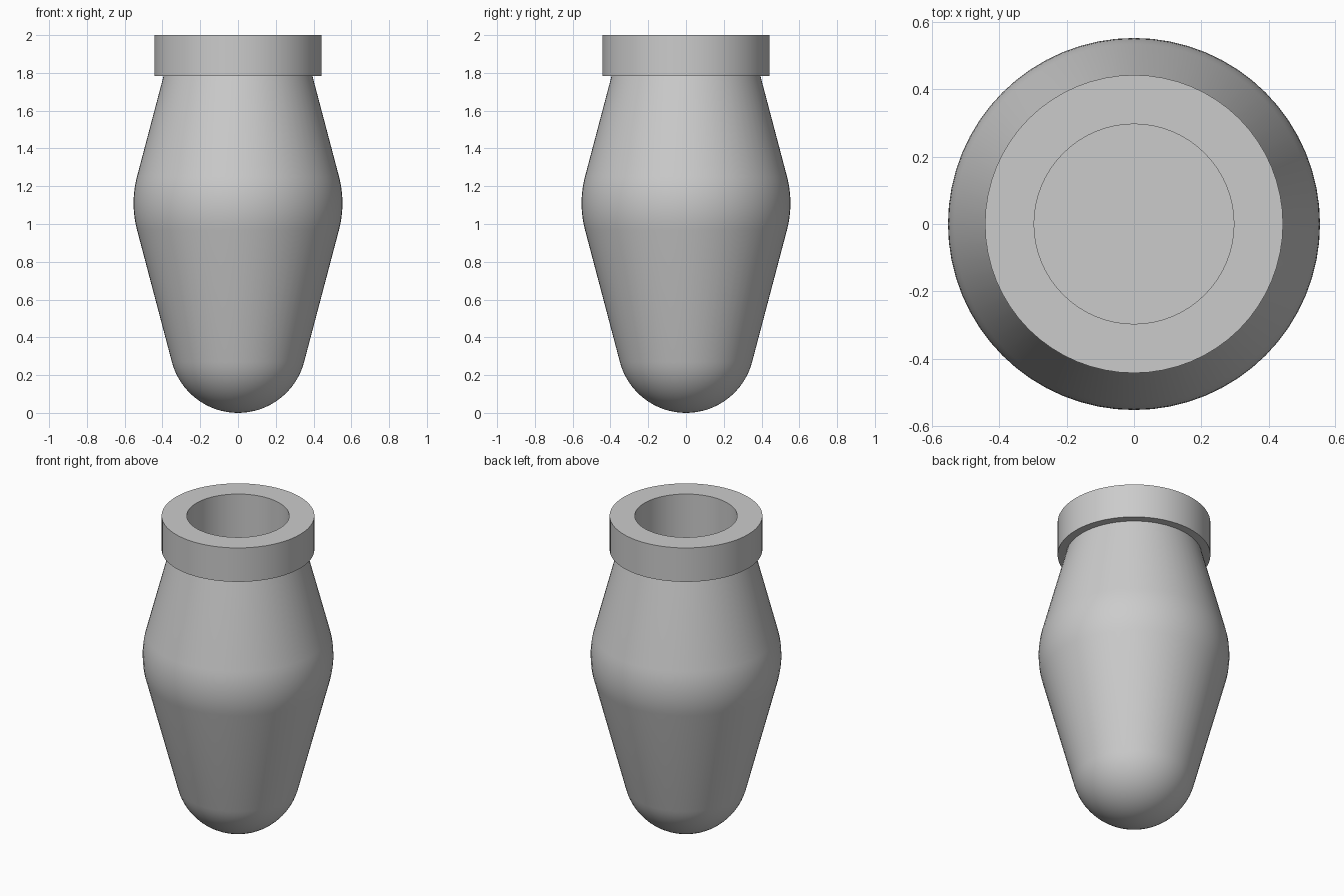
import bpy, bmesh, math

old = bpy.data.objects.get("Cube")
if old:
    bpy.data.objects.remove(old, do_unlink=True)

SEGMENTS = 64
BORE_R, BORE_FLOOR = 0.297, 1.0
COLLAR_R, COLLAR_Z = 0.443, 1.783
BELLY_R, BELLY_Z = 0.553, 1.11
TIP_R = 0.362

grey = bpy.data.materials.new("plain_grey")
grey.use_nodes = True
colour = (0.6, 0.6, 0.6, 1)
grey.diffuse_color = colour
grey.node_tree.nodes["Principled BSDF"].inputs["Base Color"].default_value = colour


def arc(radius, centre_z, start, end, steps):
    """Profile points on a circle centred on the axis, by elevation angle."""
    angles = [start + (end - start) * i / steps for i in range(steps + 1)]
    return [(max(0, radius * math.cos(a)), centre_z + radius * math.sin(a)) for a in angles]


def lathe(name, profile, closed=False):
    """Spin an (r, z) profile around the vertical axis."""
    bm = bmesh.new()
    verts = [bm.verts.new((r, 0, z)) for r, z in profile]
    pairs = list(zip(verts, verts[1:]))
    if closed:
        pairs.append((verts[-1], verts[0]))
    edges = [bm.edges.new(p) for p in pairs]
    bmesh.ops.spin(bm, geom=verts + edges, cent=(0, 0, 0), axis=(0, 0, 1),
                   angle=math.tau, steps=SEGMENTS, use_duplicate=False)
    bmesh.ops.remove_doubles(bm, verts=bm.verts, dist=0.0001)
    bmesh.ops.recalc_face_normals(bm, faces=bm.faces)
    mesh = bpy.data.meshes.new(name)
    bm.to_mesh(mesh)
    bm.free()
    mesh.materials.append(grey)
    obj = bpy.data.objects.new(name, mesh)
    bpy.context.collection.objects.link(obj)
    bpy.ops.object.select_all(action='DESELECT')
    obj.select_set(True)
    bpy.context.view_layer.objects.active = obj
    bpy.ops.object.shade_smooth_by_angle(angle=math.radians(30))
    return obj


# Body: round tip, cone, rounded belly, cone to the neck, and a straight bore
taper = math.asin((BELLY_R - TIP_R) / (BELLY_Z - TIP_R))
tip = arc(TIP_R, TIP_R, -math.pi / 2, -taper, 16)
belly = arc(BELLY_R, BELLY_Z, -taper, taper, 10)
belly_r, belly_z = belly[-1]
neck_r = belly_r - (COLLAR_Z - belly_z) * math.tan(taper)
bore = [(BORE_R, BORE_FLOOR), (0, BORE_FLOOR)]

# Collar: wide flat ring sharing the bore, joined to the neck by a flat step
collar = [(COLLAR_R, COLLAR_Z), (COLLAR_R, 2), (BORE_R, 2)]
lathe("hollow_body_with_collar", tip + belly + [(neck_r, COLLAR_Z)] + collar + bore)
